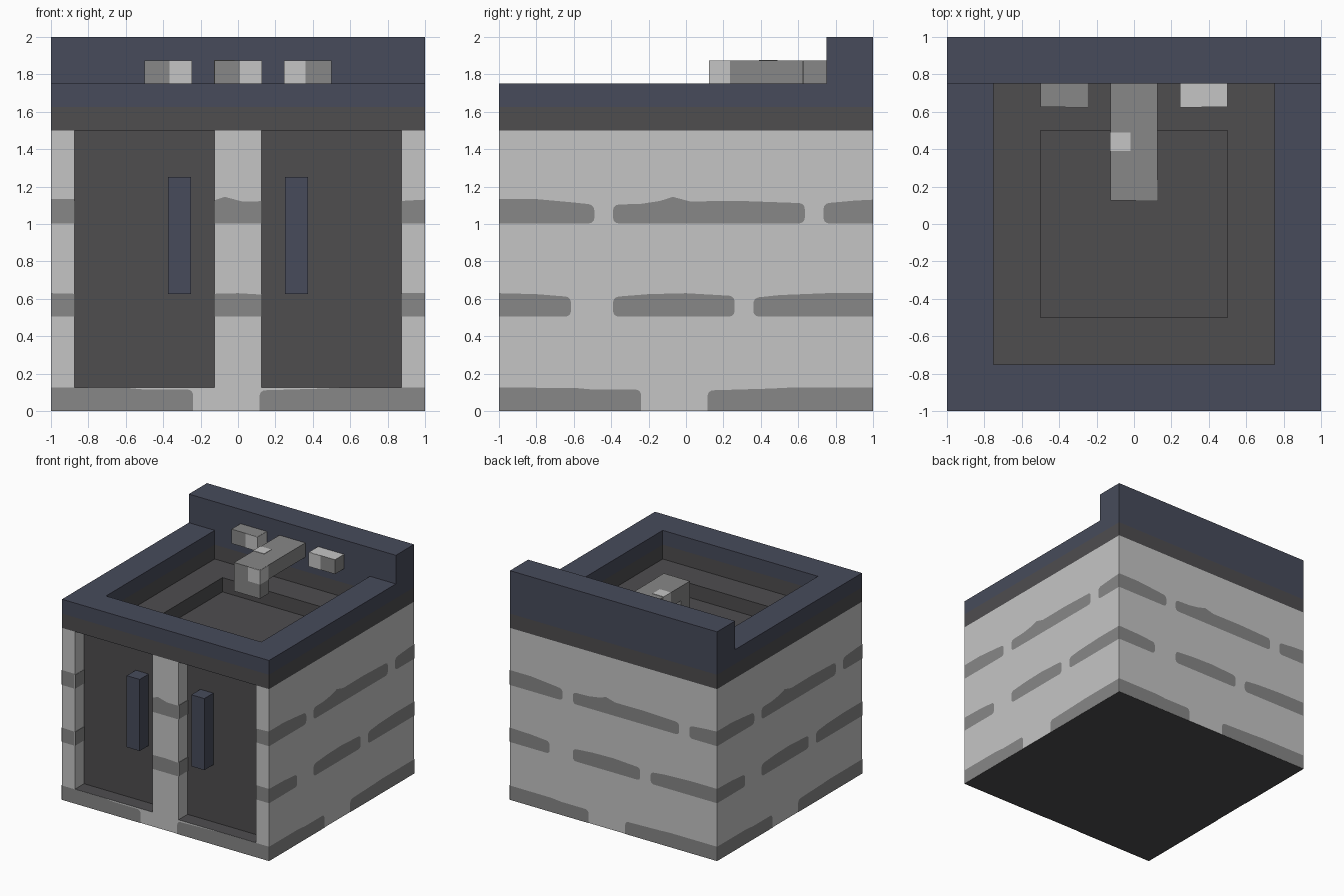
import bpy
import bmesh
from mathutils import Matrix, Vector

cube = bpy.data.objects.get("Cube")
if cube:
    bpy.data.objects.remove(cube)


def make_material(name, rgb):
    linear = [((c / 255 + 0.055) / 1.055) ** 2.4 for c in rgb] + [1]
    mat = bpy.data.materials.new(name)
    mat.use_nodes = True
    mat.diffuse_color = linear
    mat.node_tree.nodes["Principled BSDF"].inputs["Base Color"].default_value = linear
    return mat


MATERIALS = [
    make_material("light grey", (197, 197, 197)),
    make_material("mid grey", (135, 135, 135)),
    make_material("charcoal", (78, 77, 79)),
    make_material("slate blue", (71, 75, 91)),
]
LIGHT, MID, CHARCOAL, SLATE = range(len(MATERIALS))


def finish(name, bm, rule):
    """Turn a bmesh into an object, colouring each face by a rule."""
    bm.normal_update()
    for face in bm.faces:
        face.material_index = rule(face)
    mesh = bpy.data.meshes.new(name)
    bm.to_mesh(mesh)
    bm.free()
    for mat in MATERIALS:
        mesh.materials.append(mat)
    obj = bpy.data.objects.new(name, mesh)
    bpy.context.collection.objects.link(obj)
    return obj


def box(name, x, y, z, colour, rule=None):
    bm = bmesh.new()
    lo, hi = Vector((x[0], y[0], z[0])), Vector((x[1], y[1], z[1]))
    place = Matrix.Translation((lo + hi) / 2) @ Matrix.Diagonal((*(hi - lo), 1))
    bmesh.ops.create_cube(bm, size=1, matrix=place)
    return finish(name, bm, rule or (lambda f: colour))


# Plinth: top forms the door sills
SILL, TOP = 0.125, 1.5
box("plinth", (-1, 1), (-1, 1), (0, SILL), LIGHT,
    lambda f: CHARCOAL if abs(f.normal.z) > 0.5 else LIGHT)

# Cabinet walls: floor plan with two door recesses, extruded up
DOOR_IN, DOOR_OUT, DOOR_Y = 0.125, 0.875, -0.875
half = [(DOOR_IN, -1), (DOOR_IN, DOOR_Y), (DOOR_OUT, DOOR_Y), (DOOR_OUT, -1), (1, -1), (1, 1)]
plan = half + [(-px, py) for px, py in reversed(half)]
bm = bmesh.new()
low = [bm.verts.new((px, py, SILL)) for px, py in plan]
high = [bm.verts.new((px, py, TOP)) for px, py in plan]
for i in range(len(plan)):
    j = (i + 1) % len(plan)
    bm.faces.new((low[i], low[j], high[j], high[i]))
finish("cabinet_walls", bm,
       lambda f: CHARCOAL if abs(f.calc_center_median().y - DOOR_Y) < 0.01 else LIGHT)

# Counter and stepped basin: square rings (half size, height) joined in order
rings = [(0.8, 1.5), (1, 1.5), (1, 1.625), (1, 1.75), (0.75, 1.75),
         (0.75, 1.625), (0.75, 1.5), (0.5, 1.5), (0.5, 1.375)]
bm = bmesh.new()
loops = [[bm.verts.new((sx * s, sy * s, z)) for sx, sy in ((-1, -1), (1, -1), (1, 1), (-1, 1))]
         for s, z in rings]
for a, b in zip(loops, loops[1:]):
    for i in range(4):
        j = (i + 1) % 4
        bm.faces.new((a[i], a[j], b[j], b[i]))
bm.faces.new(loops[-1])
finish("counter_basin", bm,
       lambda f: SLATE if f.calc_center_median().z > 1.63 else CHARCOAL)

# Backsplash and door handles
box("backsplash", (-1, 1), (0.75, 1), (1.75, 2), SLATE)
for side, name in ((-1, "right"), (1, "left")):
    box(name + "_door_handle", sorted((side * 0.25, side * 0.375)), (-1, DOOR_Y),
        (0.625, 1.25), SLATE)

# Faucet with light patches
DECK = (1.75, 1.875)
PATCH = (1.75, 1.874)
box("faucet_arm", (-0.125, 0.125), (0.125, 0.75), DECK, MID)
box("faucet_spout", (-0.125, 0.125), (0.125, 0.25), (1.625, 1.75), MID)
box("spout_patch", (0.01, 0.128), (0.122, 0.235), PATCH, LIGHT)
box("arm_patch", (-0.128, -0.02), (0.39, 0.49), (1.75, 1.878), LIGHT)

# Taps
box("right_tap", (-0.5, -0.25), (0.625, 0.75), DECK, MID)
box("right_tap_patch", (-0.365, -0.247), (0.622, 0.75), PATCH, LIGHT)
box("left_tap", (0.25, 0.5), (0.625, 0.75), DECK, MID,
    lambda f: LIGHT if f.normal.z > 0.5 else MID)
box("left_tap_patch", (0.247, 0.36), (0.622, 0.75), PATCH, LIGHT)

# Stripes: base height, then (position, top height above base) along the wall
STRIPES = [
    (1.003, [(-1, .13), (-.8, .13), (-.6, .112), (-.49, .1)]),
    (1.003, [(-.39, .1), (-.24, .105), (-.14, .12), (-.07, .142), (.02, .118), (.3, .12), (.635, .108)]),
    (1.003, [(.735, .107), (.9, .122), (1, .127)]),
    (.505, [(-1, .125), (-.8, .12), (-.615, .105)]),
    (.505, [(-.39, .105), (-.2, .12), (0, .125), (.26, .11)]),
    (.505, [(.36, .1), (.5, .115), (.75, .125), (1, .125)]),
    (0, [(-1, .125), (-.6, .124), (-.5, .115), (-.24, .115)]),
    (0, [(.115, .11), (.45, .12), (.55, .125), (1, .125)]),
]
RADIUS = 0.03
POSTS = [(-1, -DOOR_OUT), (-DOOR_IN, DOOR_IN), (DOOR_OUT, 1)]


def stripe_span(base, points, u):
    """Bottom and top of a stripe at u, with rounded free ends."""
    for (u0, t0), (u1, t1) in zip(points, points[1:]):
        if u <= u1 + 1e-6:
            top = t0 + (t1 - t0) * (u - u0) / (u1 - u0)
            break
    cut = 0
    for end, _ in (points[0], points[-1]):
        gap = abs(u - end)
        if abs(end) < 1 and gap < RADIUS:
            cut = RADIUS - max(RADIUS ** 2 - (RADIUS - gap) ** 2, 0) ** 0.5
    return base + (cut if base else 0), base + top - cut


def add_stripe(bm, base, points, start, end, turn):
    knots = {start, end} | {u for u, _ in points}
    for tip, inward in ((points[0][0], 1), (points[-1][0], -1)):
        knots |= {tip + inward * RADIUS * k for k in (0.1, 0.3, 0.6, 1)}
    spin = Matrix.Rotation(turn, 3, "Z")
    columns = []
    for u in sorted(k for k in knots if start <= k <= end):
        columns.append([bm.verts.new(spin @ Vector((u, -1.003, z)))
                        for z in stripe_span(base, points, u)])
    for a, b in zip(columns, columns[1:]):
        bm.faces.new((a[0], b[0], b[1], a[1]))


QUARTER = 1.5707963
for turns, name in enumerate(("front", "left", "back", "right")):
    bm = bmesh.new()
    for base, points in STRIPES:
        first, last = points[0][0], points[-1][0]
        spans = POSTS if name == "front" and base else [(-1, 1)]
        for a, b in spans:
            a, b = max(a, first), min(b, last)
            if a < b:
                add_stripe(bm, base, points, a, b, turns * QUARTER)
    finish(name + "_stripes", bm, lambda f: MID)

# Stripes returning along the sides of the door recesses
for side in (-1, 1):
    for edge, inward in ((DOOR_IN, 1), (DOOR_OUT, -1)):
        for z in (0.505, 1.003):
            wall = sorted((side * edge, side * (edge + inward * 0.003)))
            box("recess_stripe", wall, (-1, DOOR_Y), (z, z + 0.12), MID)
